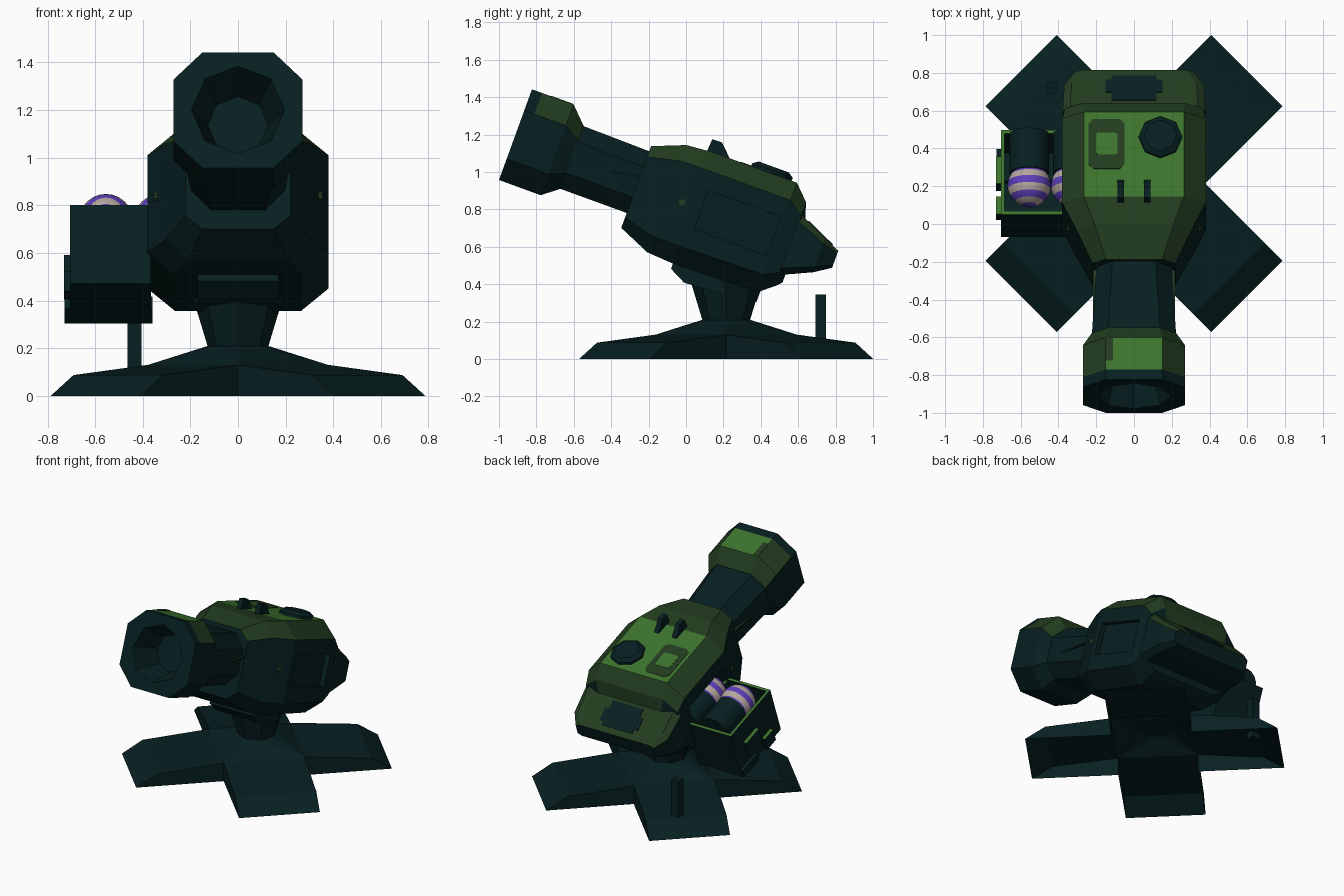
import bpy, bmesh, math
from mathutils import Matrix, Vector

if "Cube" in bpy.data.objects:
    bpy.data.objects.remove(bpy.data.objects["Cube"])

def material(name, rgb):
    m = bpy.data.materials.new(name)
    m.diffuse_color = (*rgb, 1)
    m.use_nodes = True
    m.node_tree.nodes["Principled BSDF"].inputs["Base Color"].default_value = m.diffuse_color
    return m

TEAL, DARK, BRIGHT, PURPLE, BEIGE = range(5)
MATS = [material("dark teal", (.0022, .014, .0152)),
        material("dark green", (.0165, .047, .0145)),
        material("bright green", (.046, .175, .027)),
        material("purple", (.11, .05, .50)),
        material("beige", (.46, .38, .34))]

# The turret is tilted 20 degrees; its parts are built in this local frame
TILT = Matrix.Translation((0, .22, .75)) @ Matrix.Rotation(math.radians(-20), 4, 'X')
BASE = Matrix.Translation((0, .215, 0))

def finish(name, bm, matrix, color=TEAL, rule=None, drop=None):
    bmesh.ops.recalc_face_normals(bm, faces=bm.faces)
    bm.normal_update()
    if drop:
        gone = [f for f in bm.faces if drop(f.calc_center_median(), f.normal)]
        bmesh.ops.delete(bm, geom=gone, context='FACES')
    for f in bm.faces:
        f.material_index = rule(f.calc_center_median(), f.normal) if rule else color
    me = bpy.data.meshes.new(name)
    bm.to_mesh(me)
    bm.free()
    for m in MATS:
        me.materials.append(m)
    ob = bpy.data.objects.new(name, me)
    bpy.context.collection.objects.link(ob)
    ob.matrix_world = matrix
    return ob

def hull(name, pts, matrix=TILT, color=TEAL, rule=None, drop=None):
    bm = bmesh.new()
    vs = [bm.verts.new(p) for p in pts]
    bmesh.ops.convex_hull(bm, input=vs)
    bmesh.ops.dissolve_limit(bm, angle_limit=.01, verts=bm.verts, edges=bm.edges)
    return finish(name, bm, matrix, color, rule, drop)

def box(name, x, y, z, matrix=TILT, color=TEAL, rule=None):
    return hull(name, [(a, b, c) for a in x for b in y for c in z], matrix, color, rule)

def ring(r, h, axis='Z', n=8, c=(0, 0, 0)):
    out = []
    for i in range(n):
        a = 2 * math.pi * i / n
        u, v = r * math.cos(a), r * math.sin(a)
        p = {'Z': (u, v, h), 'Y': (u, h, v), 'X': (h, u, v)}[axis]
        out.append(Vector(p) + Vector(c))
    return out

def loft(name, sections, rule=None):
    """Skin of chamfered rectangles: (y, half width, z low, z high, chamfer x, chamfer z)."""
    bm = bmesh.new()
    loops = []
    for y, w, lo, hi, cx, cz in sections:
        prof = [(w, lo + cz), (w, hi - cz), (w - cx, hi), (cx - w, hi),
                (-w, hi - cz), (-w, lo + cz), (cx - w, lo), (w - cx, lo)]
        loops.append([bm.verts.new((x, y, z)) for x, z in prof])
    for a, b in zip(loops, loops[1:]):
        for i in range(8):
            j = (i + 1) % 8
            bm.faces.new((a[i], a[j], b[j], b[i]))
    bm.faces.new(loops[0])
    bm.faces.new(loops[-1])
    return finish(name, bm, TILT, rule=rule)

def cut(ob, cutter):
    mod = ob.modifiers.new("cut", 'BOOLEAN')
    mod.object, mod.operation, mod.solver = cutter, 'DIFFERENCE', 'EXACT'
    cutter.hide_render = True
    bpy.context.view_layer.update()
    dg = bpy.context.evaluated_depsgraph_get()
    me = bpy.data.meshes.new_from_object(ob.evaluated_get(dg))
    ob.modifiers.clear()
    ob.data = me
    bpy.data.objects.remove(cutter)

# Cross-shaped foot, hollow underneath: four diagonal arms and a raised centre
W = .267
for k in range(4):
    m = BASE @ Matrix.Rotation(math.radians(45 + 90 * k), 4, 'Z')
    hull(f"foot_arm_{k + 1}", [(r, s * W, z) for s in (-1, 1)
         for r, z in ((W, 0), (W, .13), (.71, .087), (.845, 0))], m,
         drop=lambda c, n: n.z < -.9 or n.x < -.9)
q = W * math.sqrt(2)
hull("foot_centre", ring(q, 0, n=4) + ring(q, .13, n=4) + ring(.125, .21), BASE,
     drop=lambda c, n: n.z < .05)
hull("pedestal", ring(.125, .2) + ring(.19, .415), BASE)
hull("cradle", [(x, y, z) for x in (-.17, .17)
     for y, z in ((-.19, -.28), (-.19, -.355), (-.10, -.40), (.12, -.39), (.12, -.28))])
post = Matrix.Translation((-.435, .72, 0))
box("post", (-.03, .03), (-.028, .028), (.05, .345), post)

# Main turret body
def body_rule(c, n):
    if c.z > .2 and n.z > .97 and c.y > -.19:
        return BRIGHT
    if c.z > .15 and n.z > .2:
        return DARK
    return TEAL

body = loft("turret_body", [(-.515, .22, -.24, .225, .07, .06),
                            (-.34, .305, -.315, .295, .095, .09),
                            (-.19, .38, -.325, .308, .115, .10),
                            (.285, .38, -.315, .308, .115, .10),
                            (.365, .365, -.25, .228, .10, .08),
                            (.395, .35, -.22, .14, .10, .06)], body_rule)
for s in (-1, 1):
    cut(body, box("cutter", (s * .345, s * .5), (-.145, .266), (-.112, .108)))
    hull("side_stud" + "_lr"[s > 0], ring(.02, s * .30, 'X', c=(0, -.257, 0))
         + ring(.02, s * .354, 'X', c=(0, -.257, 0)), color=DARK)

# Tail wedge with green upper side and a dark patch
loft("tail_wedge", [(.36, .378, -.19, .158, .04, .04),
                    (.53, .37, -.112, .081, .04, .03),
                    (.617, .31, -.055, .042, .03, .015)],
     lambda c, n: DARK if n.z > .3 else TEAL)
slope = TILT @ Matrix.Translation((0, .495, .098)) @ Matrix.Rotation(-math.atan(.455), 4, 'X')
box("tail_patch", (-.12, .12), (-.09, .09), (-.004, .004), slope)
box("tail_patch_wide", (-.15, .15), (-.03, .06), (-.004, .0035), slope)

# Barrel with thin side strips, green on top
loft("barrel", [(-.93, .225, -.155, .203, .085, .09),
                (-.45, .195, -.155, .195, .085, .09)])
for s in (-1, 1):
    hull("barrel_strip" + "_lr"[s > 0], [(x, y, z + d) for x in (s * .18, s * .217)
         for y, z in ((-.76, .01), (-.5, .065)) for d in (-.012, 0)],
         rule=lambda c, n: DARK if n.z > .8 else TEAL)

# Muzzle block with tapered eight-sided bore
def muzzle_rule(c, n):
    if c.y > -1.17 and n.z > .3:
        return BRIGHT if n.z > .95 else DARK
    return TEAL

muzzle = loft("muzzle", [(-1.217, .27, -.223, .293, .12, .12),
                         (-1.16, .27, -.223, .293, .12, .12),
                         (-.98, .27, -.223, .293, .12, .12),
                         (-.892, .225, -.155, .205, .09, .09)], muzzle_rule)
bore = (0, 0, .037)
cut(muzzle, hull("cutter", ring(.208, -1.25, 'Y', c=bore) + ring(.127, -1.03, 'Y', c=bore)))
box("muzzle_patch", (-.15, -.11), (-1.11, -.985), (.289, .2955), color=DARK)

# Roof details: hatch, painted frame, two sight fins
hull("roof_hatch", ring(.115, .29, c=(.14, .14, 0)) + ring(.115, .325, c=(.14, .14, 0))
     + ring(.085, .345, c=(.14, .14, 0)))
def plate(name, w, d, c, top, color):
    hull(name, [(-.145 + sx * (w - (c if e else 0)), .105 + sy * (d - (0 if e else c)), z)
                for sx in (-1, 1) for sy in (-1, 1) for e in (0, 1) for z in (.304, top)],
         color=color)
plate("roof_frame", .095, .14, .025, .311, DARK)
plate("roof_frame_inner", .057, .062, .01, .3125, BRIGHT)
for s in (-1, 1):
    hull("sight_fin" + "_lr"[s > 0], [(s * .07 + d, y, z) for d in (-.018, .018)
         for y, z in ((-.225, .30), (-.22, .372), (-.165, .374), (-.09, .30))])

# Open ammunition box on the left, bright rim
BX, BY, BZ, T = (-.705, -.365), (-.177, .30), (-.36, -.01), .02
rim = lambda c, n: BRIGHT if n.z > .9 else TEAL
box("ammo_box_floor", BX, BY, (BZ[0], BZ[0] + T))
box("ammo_box_front", BX, (BY[0], BY[0] + T), BZ, rule=rim)
box("ammo_box_back", BX, (BY[1] - T, BY[1]), BZ, rule=rim)
box("ammo_box_outer", (BX[0], BX[0] + T), BY, BZ, rule=rim)
box("ammo_box_inner", (BX[1] - T, BX[1]), BY, BZ, rule=rim)
box("ammo_box_latch_1", (-.73, -.70), (.05, .20), (-.27, -.15), rule=rim)
box("ammo_box_latch_2", (-.73, -.70), (-.08, .02), (-.36, -.27), rule=rim)
box("ammo_box_skid", (-.728, -.36), (.12, .30), (-.365, -.31))

# Shells: teal cylinders with striped round noses (bands follow the rings of the sphere)
def stripes(p, n):
    angle = math.acos(max(-1, min(1, -p.y / p.length)))
    return BEIGE if int(angle / (math.pi / 9)) % 2 else PURPLE

for k, x in enumerate((-.555, -.325)):
    c = (x, 0, -.025)
    case = hull(f"shell_case_{k + 1}", ring(.105, .06, 'Y', 16, c) + ring(.105, .28, 'Y', 16, c))
    bm = bmesh.new()
    bmesh.ops.create_uvsphere(bm, u_segments=24, v_segments=18, radius=.115,
                              matrix=Matrix.Rotation(math.radians(90), 4, 'X'))
    nose = finish(f"shell_nose_{k + 1}", bm, TILT @ Matrix.Translation((x, -.01, -.022)),
                  rule=stripes)
    for ob in (case, nose):
        ob.data.polygons.foreach_set("use_smooth", [len(f.vertices) < 5 for f in ob.data.polygons])
